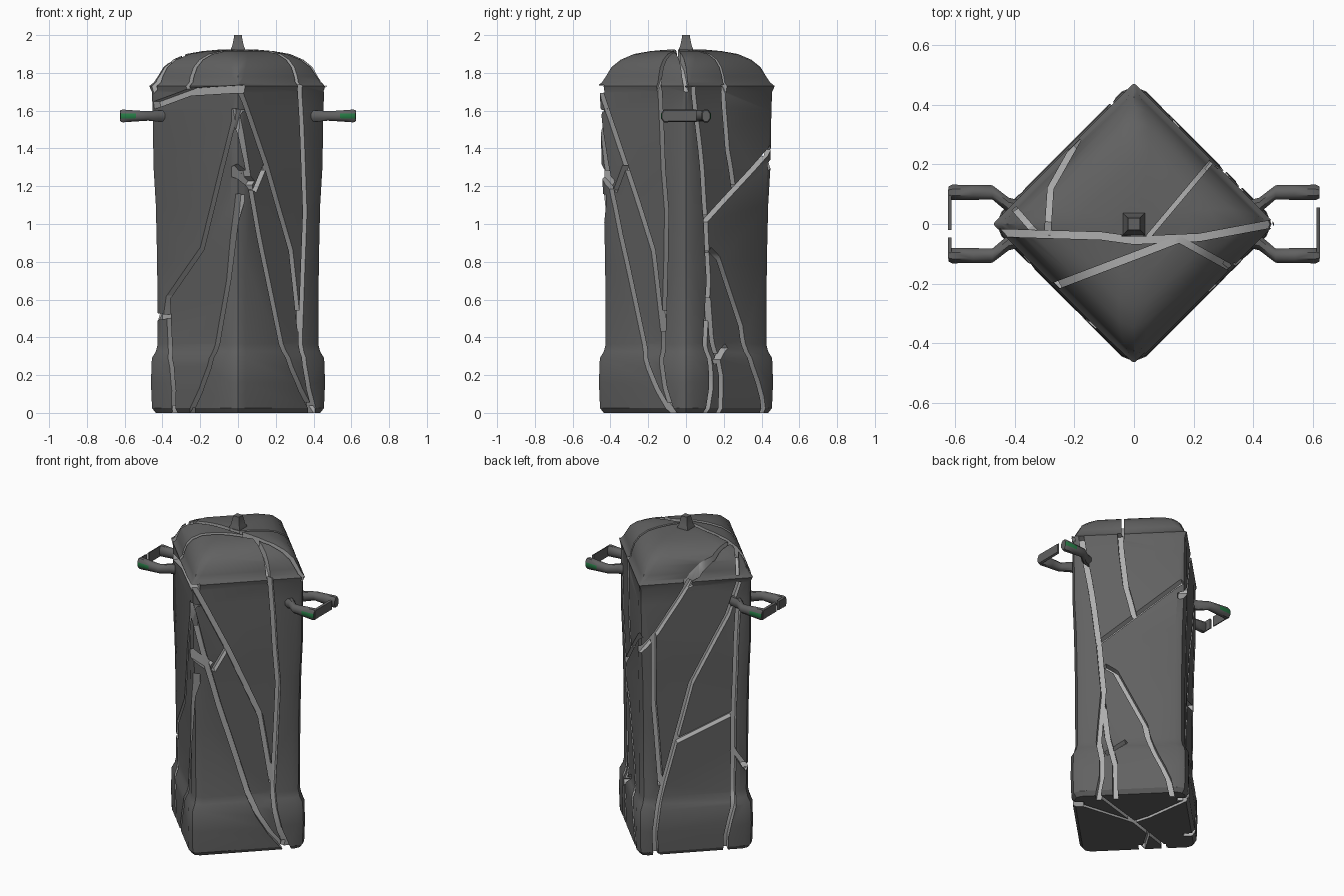
import bpy, bmesh, math
from mathutils import Vector

if "Cube" in bpy.data.objects:
    bpy.data.objects.remove(bpy.data.objects["Cube"])


def material(name, rgb):
    m = bpy.data.materials.new(name)
    m.diffuse_color = (*rgb, 1)
    m.use_nodes = True
    m.node_tree.nodes["Principled BSDF"].inputs["Base Color"].default_value = m.diffuse_color
    return m


STONE = material("dark_stone", (0.12, 0.12, 0.12))
BREAK = material("broken_stone", (0.42, 0.42, 0.42))
GREEN = material("green_stain", (0.02, 0.2, 0.06))


def make(name, bm, *mats):
    bmesh.ops.recalc_face_normals(bm, faces=bm.faces)
    me = bpy.data.meshes.new(name)
    bm.to_mesh(me)
    bm.free()
    for m in mats:
        me.materials.append(m)
    ob = bpy.data.objects.new(name, me)
    bpy.context.collection.objects.link(ob)
    return ob


def loft(bm, rings):
    vs = [[bm.verts.new(p) for p in r] for r in rings]
    n = len(vs[0])
    for a, b in zip(vs, vs[1:]):
        for i in range(n):
            bm.faces.new((a[i], a[(i + 1) % n], b[(i + 1) % n], b[i]))
    bm.faces.new(vs[0][::-1])
    bm.faces.new(vs[-1])


def smooth(ob, deg=32):
    bpy.ops.object.select_all(action='DESELECT')
    ob.select_set(True)
    bpy.context.view_layer.objects.active = ob
    bpy.ops.object.shade_smooth_by_angle(angle=math.radians(deg))


# profile of the vessel: z, corner reach, corner rounding
PROFILE = [(0, .435, .03), (.025, .455, .04), (.16, .461, .04), (.29, .456, .04), (.325, .435, .04),
           (.365, .425, .04), (.8, .428, .04), (1.1, .435, .04), (1.3, .447, .035), (1.6, .452, .025),
           (1.7, .456, .015), (1.73, .47, .006), (1.75, .445, .01), (1.78, .425, .03), (1.83, .395, .04),
           (1.87, .345, .05), (1.9, .275, .05), (1.915, .19, .04), (1.925, .08, .02)]


def ring(z, e, c):
    full = e + .6 * c
    pts = []
    for k in range(4):
        t = k * math.pi / 2
        d, s = Vector((math.cos(t), math.sin(t), 0)), Vector((-math.sin(t), math.cos(t), 0))
        for u, v in ((full - c, -c), (e, 0), (full - c, c)):
            pts.append(d * u + s * v + Vector((0, 0, z)))
    return pts


bm = bmesh.new()
loft(bm, [ring(*p) for p in PROFILE])
body = make("vessel_body_and_lid", bm, STONE, BREAK)


def reach(z):
    for a, b in zip(PROFILE, PROFILE[1:]):
        if z <= b[0]:
            t = (z - a[0]) / (b[0] - a[0])
            return a[1] + a[2] * .6 + t * (b[1] + b[2] * .6 - a[1] - a[2] * .6)
    return 0


def lid_height(x, y):
    m = abs(x) + abs(y)
    for a, b in zip(PROFILE[11:], PROFILE[12:]):
        if b[1] <= m <= a[1]:
            return a[0] + (b[0] - a[0]) * (a[1] - m) / (a[1] - b[1])
    return 1.925 if m < .1 else 1.73


# cracks: each path becomes a mitred wedge that is cut out of the surface
def subdivide(path, n=3):
    out = []
    for a, b in zip(path, path[1:]):
        out += [(a[0] + (b[0] - a[0]) * i / n, a[1] + (b[1] - a[1]) * i / n) for i in range(n)]
    return out + [path[-1]]


def cut(points, normal, width, depth=.05, out=.12):
    rings = []
    for i, p in enumerate(points):
        t = points[min(i + 1, len(points) - 1)] - points[max(i - 1, 0)]
        side = t.cross(normal).normalized() * width / 2
        if i in (0, len(points) - 1):
            p = p + t.normalized() * (.008 if i else -.008)
        top, low = p + normal * out, p - normal * depth
        rings.append([top + side, top - side, low - side, low + side])
    b = bmesh.new()
    loft(b, rings)
    cutter = make("crack_cutter", b, BREAK)
    cutter.hide_render = True
    mod = body.modifiers.new("crack", 'BOOLEAN')
    mod.operation, mod.solver, mod.object = 'DIFFERENCE', 'EXACT', cutter
    mod.material_mode = 'TRANSFER'
    bpy.context.view_layer.objects.active = body
    bpy.ops.object.modifier_apply(modifier=mod.name)
    bpy.data.objects.remove(cutter)


def face_crack(sx, sy, path, width=.03):
    pts = [Vector((sx * x, sy * (reach(z) - x), z)) for x, z in subdivide(path)]
    cut(pts, Vector((sx, sy, 0)).normalized(), width)


# front right face: (distance from the front corner in x, z)
for p in ([(.01, 1.72), (.15, 1.31), (.28, .86), (.325, .44)],
          [(.0, 1.6), (.07, 1.17), (.11, .94), (.23, .36), (.385, .0)],
          [(.09, 1.18), (.14, 1.3)],
          [(.33, 1.73), (.355, 1.07), (.33, .39), (.395, .0)]):
    face_crack(1, -1, p)
face_crack(1, -1, [(.0, 1.29), (.07, 1.21)], .06)
# front left face
for p in ([(.01, 1.6), (.19, .87), (.37, .61), (.36, .36), (.33, .0)],
          [(.37, .61), (.385, .51), (.43, .51)],
          [(.01, 1.15), (.05, .7), (.11, .36), (.24, .0)]):
    face_crack(-1, -1, p)
face_crack(-1, -1, [(.0, 1.715), (.25, 1.7), (.44, 1.63)], .04)
# back right face, measured by y
for p in ([(.04, 1.72), (.075, 1.4), (.105, 1.0), (.12, .7), (.10, .36), (.1, .0)],
          [(.2, 1.73), (.22, 1.39), (.25, 1.2)],
          [(.45, 1.4), (.105, 1.02)],
          [(.21, .35), (.15, .27)],
          [(.13, .86), (.17, .82), (.29, .46), (.35, .25), (.40, .0)],
          [(.12, .6), (.17, .0)]):
    face_crack(1, 1, [(reach(z) - y, z) for y, z in p])
# back left face
for p in ([(.41, 1.7), (.365, 1.5), (.21, 1.08), (.09, .44), (.06, .0)],
          [(.41, 1.58), (.385, .87), (.38, .36), (.395, .28), (.35, .0)],
          [(.14, .71), (.385, .87)], [(.38, .63), (.44, .5)],
          [(.06, 1.4), (.055, .97), (.08, .45)],
          [(.21, 1.73), (.07, 1.42), (.0, 1.3)]):
    face_crack(-1, 1, p)
# lid, seen from above
for p, w in (([(-.45, -.03), (-.11, -.04), (0, -.055), (.22, -.045), (.46, 0)], .025),
             ([(-.27, -.21), (.02, -.1), (.15, -.05)], .025), ([(.15, -.05), (.33, -.15)], .022),
             ([(.05, -.04), (.26, .21)], .015), ([(-.19, .28), (-.28, .12), (-.29, -.03)], .02),
             ([(-.4, .05), (-.33, -.03)], .02)):
    cut([Vector((x, y, lid_height(x, y))) for x, y in subdivide(p, 4)], Vector((0, 0, 1)), w, .045)
# underside
for p in ([(-.34, -.11), (0, 0), (.34, .1)], [(0, 0), (.4, -.05)], [(-.07, .38), (-.03, .1), (0, 0)],
          [(-.24, -.2), (-.15, -.05)]):
    cut([Vector((x, y, 0)) for x, y in p], Vector((0, 0, -1)), .02, .04)
smooth(body)

# lid knob: a small square flared stub
bm = bmesh.new()
loft(bm, [[(sx * r, sy * r, z) for sx, sy in ((-1, -1), (1, -1), (1, 1), (-1, 1))]
          for z, r in ((1.90, .042), (1.932, .036), (1.945, .03), (1.985, .022), (2.0, .02))])
smooth(make("lid_knob", bm, STONE))

# handles: two bent arms each side, closed by a thin broken end plate
ARM = [(.36, .05, .024, .03), (.42, .062, .026, .03), (.475, .106, .024, .025), (.54, .106, .025, .029),
       (.61, .106, .026, .034), (.622, .106, .02, .03)]
for side, label in ((1, "right"), (-1, "left")):
    for end, pos in ((1, "back"), (-1, "front")):
        bm = bmesh.new()
        rings = []
        for x, y, hw, hh in ARM:
            rings.append([(side * x, end * (y + hw * math.cos(a) * 1.08), 1.572 + hh * math.sin(a) * 1.08)
                          for a in [math.pi / 8 + k * math.pi / 4 for k in range(8)]])
        loft(bm, rings)
        arm = make(f"{label}_{pos}_handle_arm", bm, STONE, GREEN)
        for f in arm.data.polygons:
            if abs(f.center.x) > .54 and f.normal.y * end > .8:
                f.material_index = 1
        smooth(arm, 50)
    spans = ((-.115, .055),) if side > 0 else ((-.115, -.045), (-.02, .115))
    for a, b in spans:
        bm = bmesh.new()
        loft(bm, [[(side * x, y, z) for x, z in ((.612, 1.54), (.624, 1.545), (.624, 1.6), (.612, 1.605))]
                  for y in (a, b)])
        make(f"{label}_handle_end_plate", bm, STONE)
